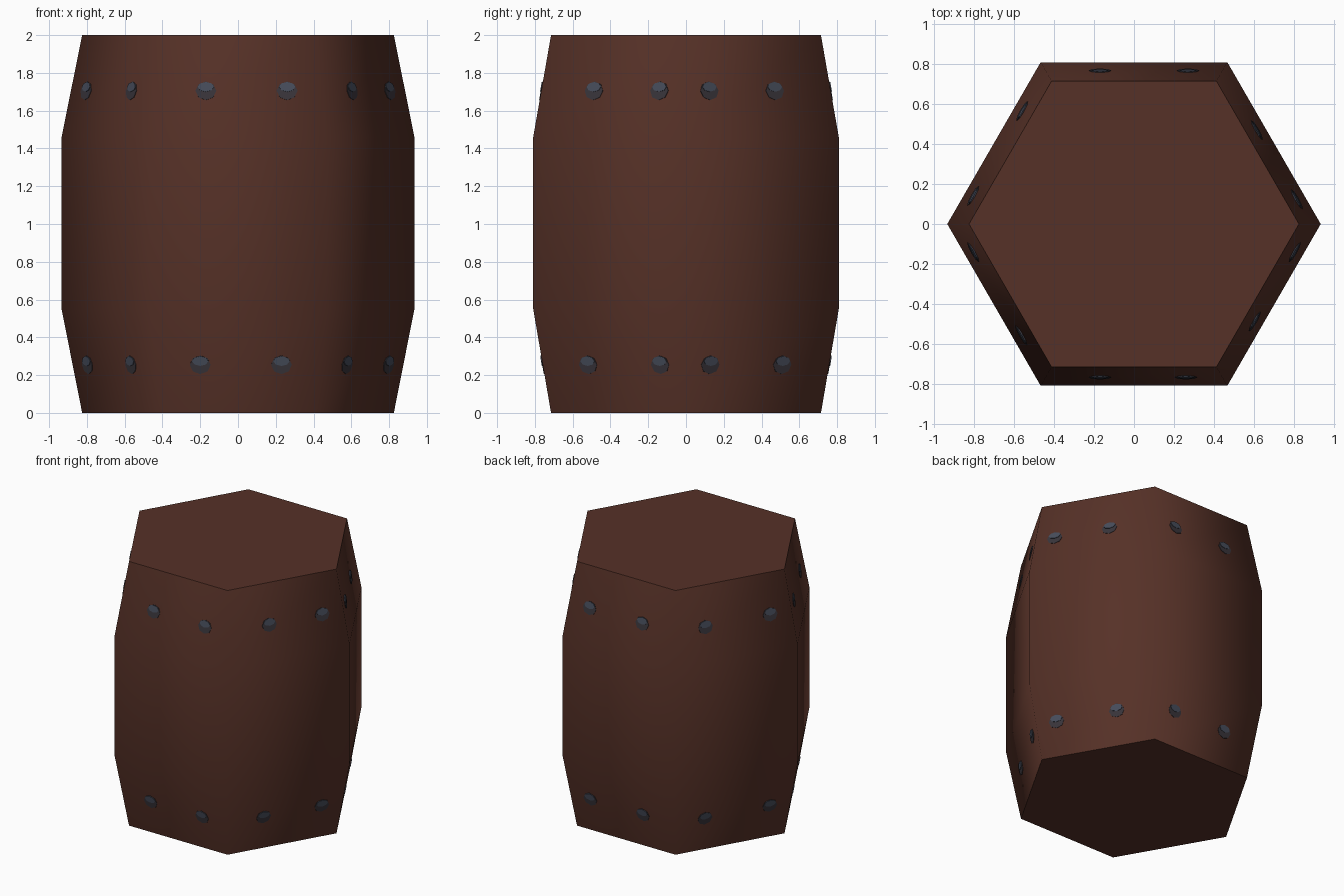
import bpy, bmesh, math
from mathutils import Vector

if "Cube" in bpy.data.objects:
    bpy.data.objects.remove(bpy.data.objects["Cube"])


def srgb(r, g, b):
    lin = lambda c: (c / 255 / 12.92) if c < 11 else ((c / 255 + 0.055) / 1.055) ** 2.4
    return (lin(r), lin(g), lin(b), 1)


def material(name, col):
    m = bpy.data.materials.new(name)
    m.diffuse_color = col
    m.use_nodes = True
    m.node_tree.nodes["Principled BSDF"].inputs["Base Color"].default_value = m.diffuse_color
    return m


wood = material("brown wood", srgb(86, 49, 39))
rivet_dark = material("dark rivet grey", srgb(56, 52, 58))
rivet_light = material("light rivet blue", srgb(70, 76, 90))

PROFILE = [(0, 0.825), (0.55, 0.934), (1.46, 0.934), (2, 0.825)]  # height, radius


def finish(bm, name, mats, smooth):
    bmesh.ops.recalc_face_normals(bm, faces=bm.faces)
    me = bpy.data.meshes.new(name)
    bm.to_mesh(me)
    bm.free()
    ob = bpy.data.objects.new(name, me)
    bpy.context.collection.objects.link(ob)
    for m in mats:
        me.materials.append(m)
    if smooth:
        bpy.context.view_layer.objects.active = ob
        ob.select_set(True)
        bpy.ops.object.shade_smooth_by_angle(angle=math.radians(65))
        ob.select_set(False)
    return ob


# Six-sided barrel body, smooth sides and flat ends
bm = bmesh.new()
rings = [[bm.verts.new((r * math.cos(math.tau * i / 6), r * math.sin(math.tau * i / 6), z))
          for i in range(6)] for z, r in PROFILE]
for low, high in zip(rings, rings[1:]):
    for i in range(6):
        j = (i + 1) % 6
        bm.faces.new((low[i], low[j], high[j], high[i]))
bm.faces.new(rings[0][::-1])
bm.faces.new(rings[-1])
finish(bm, "barrel_body", [wood], True)


def plate(bm, angle, t, z, width, height, lift, index):
    """Thin oval plate lying on the sloped side that faces the given angle."""
    out = Vector((math.cos(angle), math.sin(angle), 0))
    side = Vector((-math.sin(angle), math.cos(angle), 0))
    (z0, r0), (z1, r1) = PROFILE[2:] if z > 1 else PROFILE[:2]
    k = math.cos(math.pi / 6)
    slope = (r1 - r0) * k / (z1 - z0)
    up = (Vector((0, 0, 1)) + out * slope).normalized()
    normal = side.cross(up)
    c = out * (r0 * k + slope * (z - z0)) + side * t + Vector((0, 0, z))
    pts = [c + side * width * math.cos(a) + up * height * math.sin(a)
           for a in (math.tau * i / 8 for i in range(8))]
    base = [bm.verts.new(p - normal * 0.002) for p in pts]
    top = [bm.verts.new(p + normal * lift) for p in pts]
    faces = [bm.faces.new(top), bm.faces.new(base[::-1])]
    for i in range(8):
        j = (i + 1) % 8
        faces.append(bm.faces.new((base[i], base[j], top[j], top[i])))
    for f in faces:
        f.material_index = index


# Painted rivets: two per side near each end (side angle: offsets along the side)
OFFSETS = {
    "upper": (1.70, {270: (-0.17, 0.26), 210: (-0.28, 0.20), 330: (-0.12, 0.28),
                     30: (-0.30, 0.10), 90: (-0.27, 0.17), 150: (-0.21, 0.28)}),
    "lower": (0.25, {270: (-0.20, 0.23), 210: (-0.28, 0.18), 330: (-0.16, 0.28),
                     30: (-0.29, 0.15), 90: (-0.27, 0.17), 150: (-0.21, 0.28)}),
}
for row, (z, sides) in OFFSETS.items():
    bm = bmesh.new()
    for deg, spots in sides.items():
        for t in spots:
            plate(bm, math.radians(deg), t, z + 0.005, 0.055, 0.05, 0.003, 0)
            plate(bm, math.radians(deg), t, z + 0.025, 0.043, 0.026, 0.006, 1)
    finish(bm, row + "_rivets", [rivet_dark, rivet_light], False)
